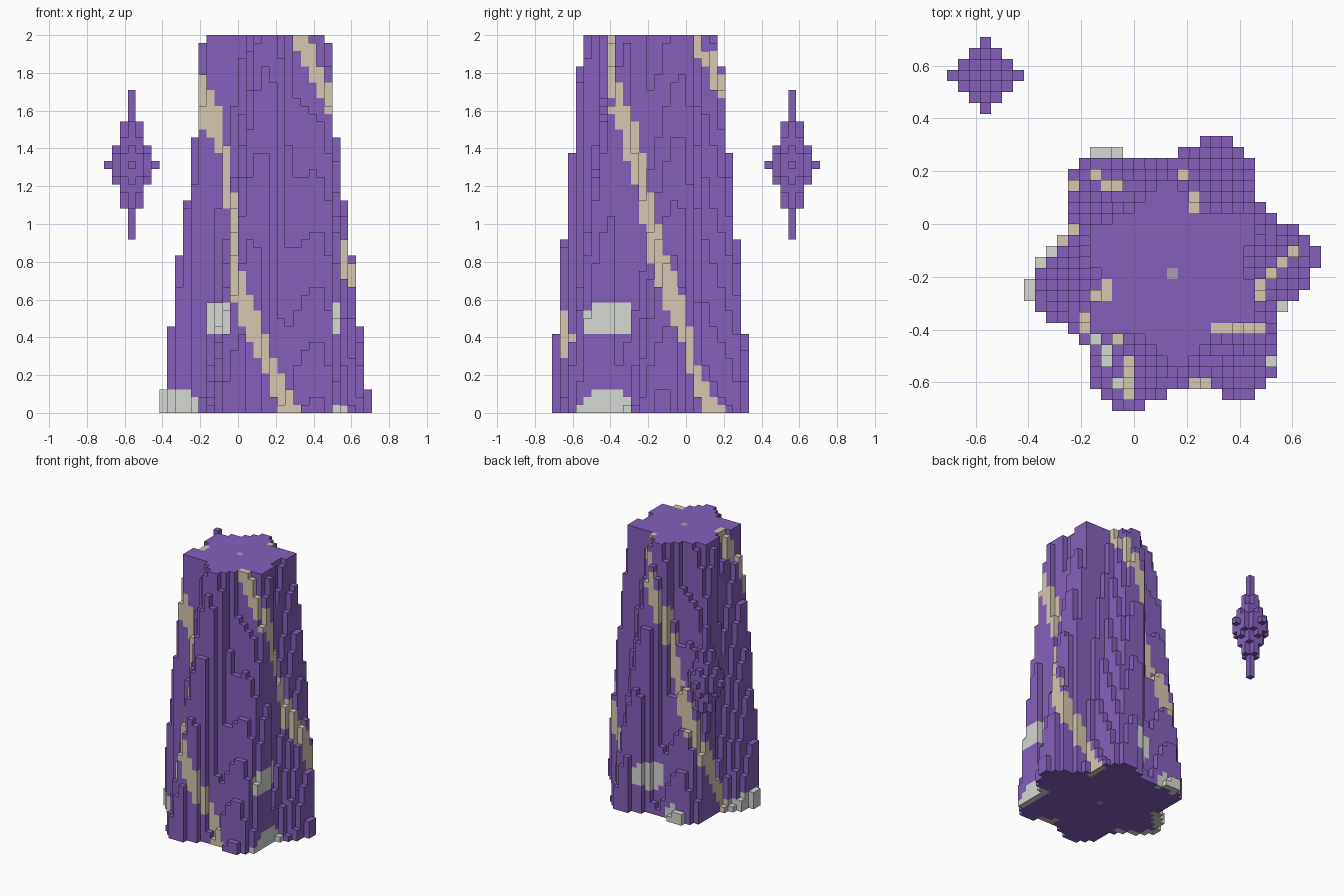
import bpy, bmesh
from math import atan2, cos, sin, pi, hypot, degrees, radians
from mathutils import Vector

cube = bpy.data.objects.get("Cube")
if cube:
    bpy.data.objects.remove(cube, do_unlink=True)

S = 1 / 24          # edge of one block
LAYERS = 48


def material(name, rgb):
    m = bpy.data.materials.new(name)
    m.use_nodes = True
    m.diffuse_color = (*rgb, 1)
    bsdf = next(n for n in m.node_tree.nodes if n.type == 'BSDF_PRINCIPLED')
    bsdf.inputs["Base Color"].default_value = (*rgb, 1)
    return m


MATS = [material("purple_stone", (0.235, 0.118, 0.5)),
        material("beige_vein", (0.67, 0.58, 0.44)),
        material("pale_grey_patch", (0.66, 0.69, 0.65)),
        material("dull_lilac_core", (0.4, 0.33, 0.46))]
PURPLE, BEIGE, GREY, CORE = range(4)


def build_blocks(name, cells, center):
    """Skin a dictionary of filled cells {(i, j, k): material} with outer faces."""
    bm = bmesh.new()
    verts = {}

    def vert(p):
        key = tuple(round(c * 2) for c in p)
        if key not in verts:
            verts[key] = bm.verts.new(Vector(p) * S + Vector(center))
        return verts[key]

    for cell, mat in cells.items():
        for axis in range(3):
            for side in (-1, 1):
                step = [0, 0, 0]
                step[axis] = side
                if tuple(a + b for a, b in zip(cell, step)) in cells:
                    continue
                u, v = (axis + 1) % 3, (axis + 2) % 3
                corners = []
                for a, b in ((-1, -1), (1, -1), (1, 1), (-1, 1))[::side]:
                    p = list(cell)
                    p[axis] += side / 2
                    p[u] += a / 2
                    p[v] += b / 2
                    corners.append(vert(p))
                bm.faces.new(corners).material_index = mat
    mesh = bpy.data.meshes.new(name)
    bm.to_mesh(mesh)
    bm.free()
    for m in MATS:
        mesh.materials.append(m)
    obj = bpy.data.objects.new(name, mesh)
    bpy.context.collection.objects.link(obj)
    return obj


def turn(a, b):
    """Signed difference of two angles in degrees."""
    return (a - b + 180) % 360 - 180


# Patches: angle, height, half angle, half height
PATCHES = [(-30, 0.5, 16.5, 0.1), (-127, 0.5, 17, 0.1), (92, 0.28, 16, 0.1),
           (-29, 0, 16.5, 0.13), (191, 0, 23, 0.13), (117, 0, 9, 0.11)]


def column_radius(angle, k):
    """Six-lobed section that tapers and turns with height."""
    phase = 7 + 14 * k * S
    return (11.75 - 0.0888 * k) * (1 + 0.14 * cos(radians(6 * (angle - phase))))


def column_colour(angle, dist, depth, z):
    if dist == 0:
        return CORE
    if depth > 1.2:
        return PURPLE
    for a, h, da, dh in PATCHES:
        if (turn(angle, a) / da) ** 2 + ((z - h) / dh) ** 2 < 1:
            return GREY
    vein = -72 - 48.5 * z - 4 * sin(pi * z)
    for n in range(3):
        if abs(turn(angle, vein + 120 * n)) < 6.5:
            return BEIGE
    return PURPLE


# Twisted stone column
column = {}
for k in range(LAYERS):
    for i in range(-14, 15):
        for j in range(-14, 15):
            dist, angle = hypot(i, j), degrees(atan2(j, i))
            r = column_radius(angle, k)
            if dist <= r:
                z = (k + 0.5) * S
                column[i, j, k] = column_colour(angle, dist, r - dist, z)
build_blocks("stone_column", column, (3.5 * S, -4.5 * S, S / 2))

# Floating shard: stepped spindle, squared radius for each layer from the middle
SHARD_STEPS = [9, 5, 4, 2, 1, 1, 0, 0, 0, 0]
shard = {}
for k in range(-9, 10):
    for i in range(-3, 4):
        for j in range(-3, 4):
            if abs(i) + abs(j) <= 3 and i * i + j * j <= SHARD_STEPS[abs(k)]:
                shard[i, j, k] = PURPLE
build_blocks("floating_shard", shard, (-13.5 * S, 13.5 * S, 31.5 * S))
